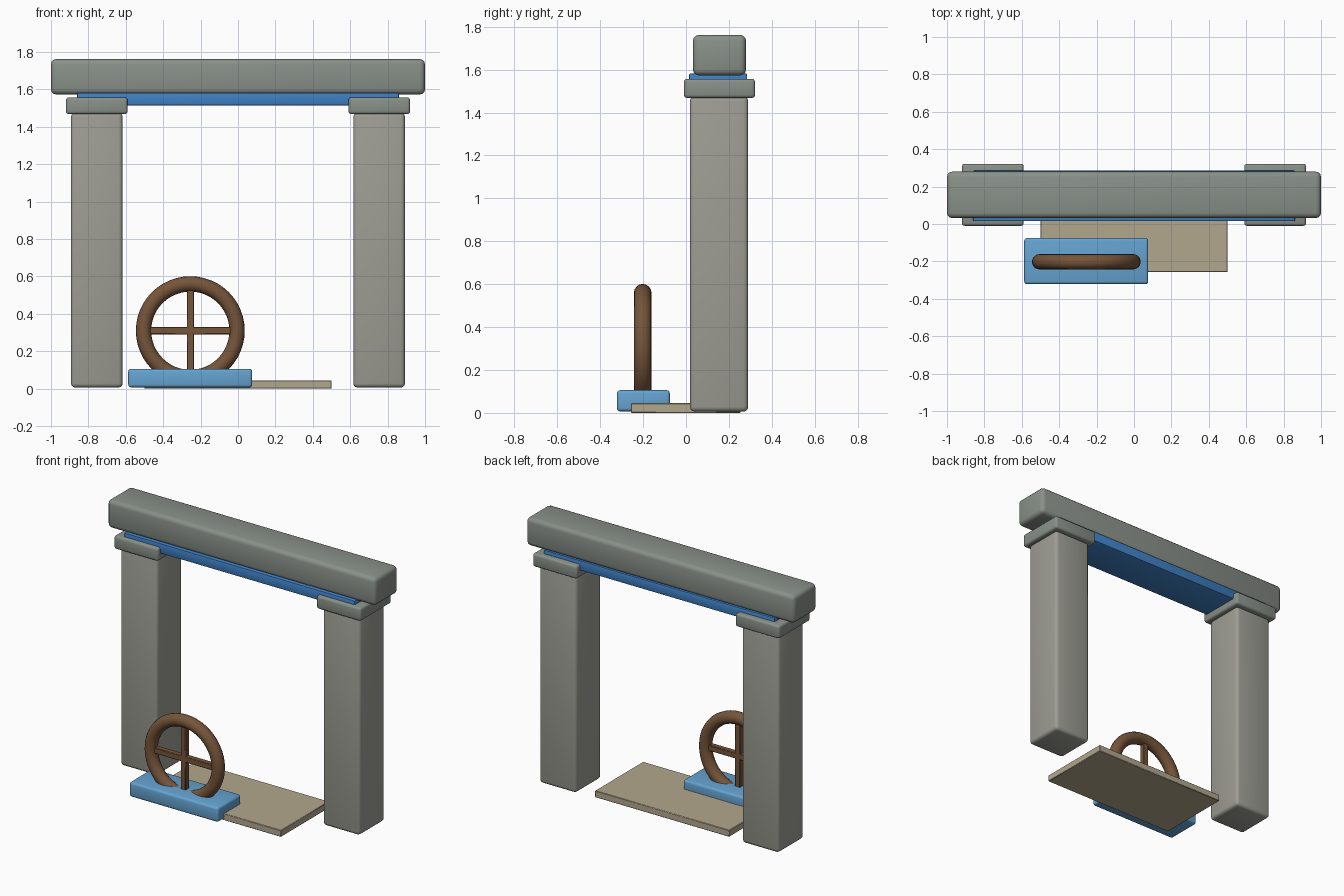
import bpy, bmesh, math
from mathutils import Matrix

if "Cube" in bpy.data.objects:
    bpy.data.objects.remove(bpy.data.objects["Cube"])


def material(name, rgb):
    m = bpy.data.materials.new(name)
    m.diffuse_color = (*rgb, 1)
    m.use_nodes = True
    m.node_tree.nodes["Principled BSDF"].inputs["Base Color"].default_value = m.diffuse_color
    return m


STONE = material("pale_stone", (0.34, 0.34, 0.30))
DARK = material("green_grey_stone", (0.25, 0.28, 0.25))
BLUE = material("deep_blue", (0.05, 0.22, 0.56))
SKY = material("light_blue", (0.13, 0.37, 0.64))
WOOD = material("wood", (0.18, 0.09, 0.042))
SAND = material("sand", (0.45, 0.39, 0.27))


def finish(name, bm, mat):
    mesh = bpy.data.meshes.new(name)
    bm.to_mesh(mesh)
    bm.free()
    obj = bpy.data.objects.new(name, mesh)
    bpy.context.collection.objects.link(obj)
    mesh.materials.append(mat)
    bpy.ops.object.select_all(action='DESELECT')
    obj.select_set(True)
    bpy.context.view_layer.objects.active = obj
    bpy.ops.object.shade_smooth_by_angle(angle=math.radians(40))
    return obj


def box(name, x, y, z, mat, bevel=0.0, segments=3):
    """Rounded block from (min, max) ranges."""
    bm = bmesh.new()
    size = [b - a for a, b in (x, y, z)]
    mid = [(a + b) / 2 for a, b in (x, y, z)]
    bmesh.ops.create_cube(bm, size=1, matrix=Matrix.Translation(mid) @ Matrix.Diagonal((*size, 1)))
    if bevel:
        bmesh.ops.bevel(bm, geom=bm.edges[:], offset=bevel, segments=segments,
                        profile=0.5, affect='EDGES')
    return finish(name, bm, mat)


# Gate: pillars, capitals, blue beam and top lintel
for side, s in (("left", -1), ("right", 1)):
    box(side + "_pillar", sorted((s * 0.617, s * 0.893)), (0.018, 0.29), (0.006, 1.475), STONE, 0.022)
    box(side + "_capital", sorted((s * 0.59, s * 0.92)), (-0.01, 0.322), (1.468, 1.557), DARK, 0.015)
box("under_beam", (-0.86, 0.86), (0.015, 0.285), (1.515, 1.582), BLUE, 0.006, 2)
box("lintel", (-1, 1), (0.032, 0.28), (1.573, 1.762), DARK, 0.028)

# Floor slab and wheel plinth
box("floor_slab", (-0.5, 0.5), (-0.257, 0.255), (0, 0.045), SAND, 0.003, 1)
box("wheel_plinth", (-0.587, 0.076), (-0.322, -0.075), (0.007, 0.106), SKY, 0.015)

# Wheel rim, spun about the y axis
CX, CY, CZ, R, r = -0.255, -0.202, 0.31, 0.25, 0.041
bm = bmesh.new()
ring = bmesh.ops.create_circle(bm, segments=16, radius=r,
                               matrix=Matrix.Translation((CX + R, CY, CZ)) @ Matrix.Rotation(math.pi / 2, 4, 'X')
                               @ Matrix.Rotation(math.pi / 2, 4, 'X'))
bmesh.ops.spin(bm, geom=bm.verts[:] + bm.edges[:], cent=(CX, CY, CZ), axis=(0, 1, 0),
               angle=2 * math.pi, steps=48, use_duplicate=False)
bmesh.ops.remove_doubles(bm, verts=bm.verts[:], dist=0.0005)
bmesh.ops.recalc_face_normals(bm, faces=bm.faces[:])
finish("wheel_rim", bm, WOOD)

# Wheel spokes
h = 0.019
box("horizontal_spoke", (CX - R, CX + R), (CY - h, CY + h), (CZ - h, CZ + h), WOOD, 0.003, 1)
box("vertical_spoke", (CX - h, CX + h), (CY - h, CY + h), (CZ - R, CZ + R), WOOD, 0.003, 1)
